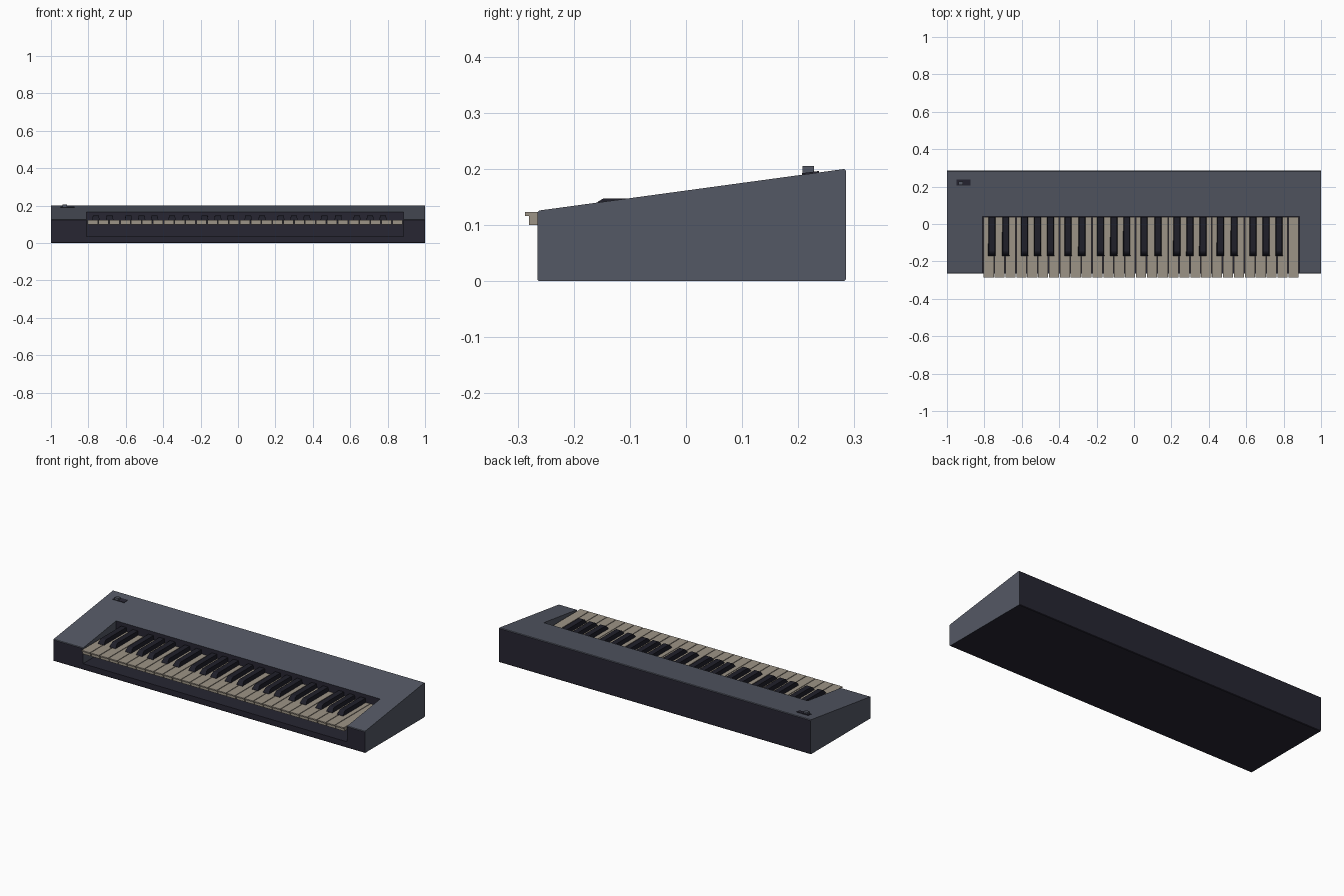
import bpy, bmesh

if "Cube" in bpy.data.objects:
    bpy.data.objects.remove(bpy.data.objects["Cube"])

def mat(name, rgb):
    m = bpy.data.materials.new(name)
    m.diffuse_color = (*rgb, 1)
    m.use_nodes = True
    m.node_tree.nodes["Principled BSDF"].inputs["Base Color"].default_value = m.diffuse_color
    return m

SLATE = mat("slate grey", (0.088, 0.098, 0.128))
NAVY = mat("dark navy", (0.020, 0.019, 0.032))
IVORY = mat("ivory", (0.335, 0.295, 0.24))
BLACK = mat("key black", (0.014, 0.014, 0.023))

def add_profile(bm, pts, x0, x1):
    """Extrude a (y, z) profile along x."""
    a = [bm.verts.new((x0, y, z)) for y, z in pts]
    b = [bm.verts.new((x1, y, z)) for y, z in pts]
    bm.faces.new(a)
    bm.faces.new(b[::-1])
    for i in range(len(pts)):
        j = (i + 1) % len(pts)
        bm.faces.new((a[i], b[i], b[j], a[j]))

def add_box(bm, x0, x1, y0, y1, z0, z1):
    add_profile(bm, [(y0, z0), (y1, z0), (y1, z1), (y0, z1)], x0, x1)

def finish(bm, name, *mats):
    bmesh.ops.recalc_face_normals(bm, faces=bm.faces)
    me = bpy.data.meshes.new(name)
    bm.to_mesh(me)
    bm.free()
    for m in mats:
        me.materials.append(m)
    ob = bpy.data.objects.new(name, me)
    bpy.context.collection.objects.link(ob)
    return ob

# Case: wedge profile with softened corners
c = 0.003
bm = bmesh.new()
add_profile(bm, [(-0.265 + c, 0), (0.285 - c, 0), (0.285, c), (0.285, 0.2 - c),
                 (0.285 - c, 0.2), (-0.265 + c, 0.126), (-0.265, 0.126 - c), (-0.265, c)], -1, 1)
case = finish(bm, "case", SLATE, NAVY)

# Key well cut out of the case
X0, X1 = -0.81, 0.885
bm = bmesh.new()
add_box(bm, X0, X1, -0.4, 0.04, 0.035, 0.4)
cutter = finish(bm, "key_well_cutter", SLATE)
cutter.hide_render = True
mod = case.modifiers.new("key well", 'BOOLEAN')
mod.operation = 'DIFFERENCE'
mod.solver = 'EXACT'
mod.object = cutter
bpy.context.view_layer.objects.active = case
case.select_set(True)
bpy.ops.object.modifier_apply(modifier=mod.name)
bpy.data.objects.remove(cutter, do_unlink=True)

# Front, back, underside and well floor are navy; top and sides are slate
for p in case.data.polygons:
    n = p.normal
    top = n.z > 0.5 and p.center.z > 0.05
    p.material_index = 0 if top or abs(n.x) > 0.9 else 1

# White keys: four octaves plus one, each with an overhanging lip
N = 29
K0, K1 = -0.806, 0.881
pitch = (K1 - K0) / N
gap = 0.002
bm = bmesh.new()
for i in range(N):
    add_profile(bm, [(-0.287, 0.116), (-0.28, 0.116), (-0.28, 0.1), (0.038, 0.1),
                     (0.038, 0.123), (-0.287, 0.123)],
                K0 + i * pitch + gap, K0 + (i + 1) * pitch - gap)
finish(bm, "white_keys", IVORY)

# Black keys: sloped front, slightly narrower on top
OFFSETS = {1: -0.012, 2: 0.004, 4: -0.012, 5: 0.0, 6: 0.011}
bm = bmesh.new()
for octave in range(4):
    for step, off in OFFSETS.items():
        x = K0 + (octave * 7 + step) * pitch + off
        start = len(bm.verts)
        add_profile(bm, [(-0.17, 0.11), (0.038, 0.11), (0.038, 0.147),
                         (-0.148, 0.147), (-0.157, 0.142), (-0.17, 0.124)],
                    x - 0.02, x + 0.02)
        bm.verts.ensure_lookup_table()
        for v in bm.verts[start:]:
            if v.co.z > 0.14:
                v.co.x = x + (v.co.x - x) * 0.8
finish(bm, "black_keys", BLACK)

# Slide switch: sloped dark plate, raised rim ends and a knob
def slope(y):
    return 0.126 + (y + 0.265) * 0.074 / 0.55

bm = bmesh.new()
ya, yb = 0.207, 0.237
add_profile(bm, [(ya, slope(ya) - 0.004), (yb, slope(yb) - 0.004),
                 (yb, slope(yb) + 0.003), (ya, slope(ya) + 0.003)], -0.95, -0.875)
finish(bm, "switch_plate", NAVY)
bm = bmesh.new()
add_box(bm, -0.938, -0.914, 0.208, 0.228, 0.186, 0.205)
finish(bm, "switch_knob", SLATE)
